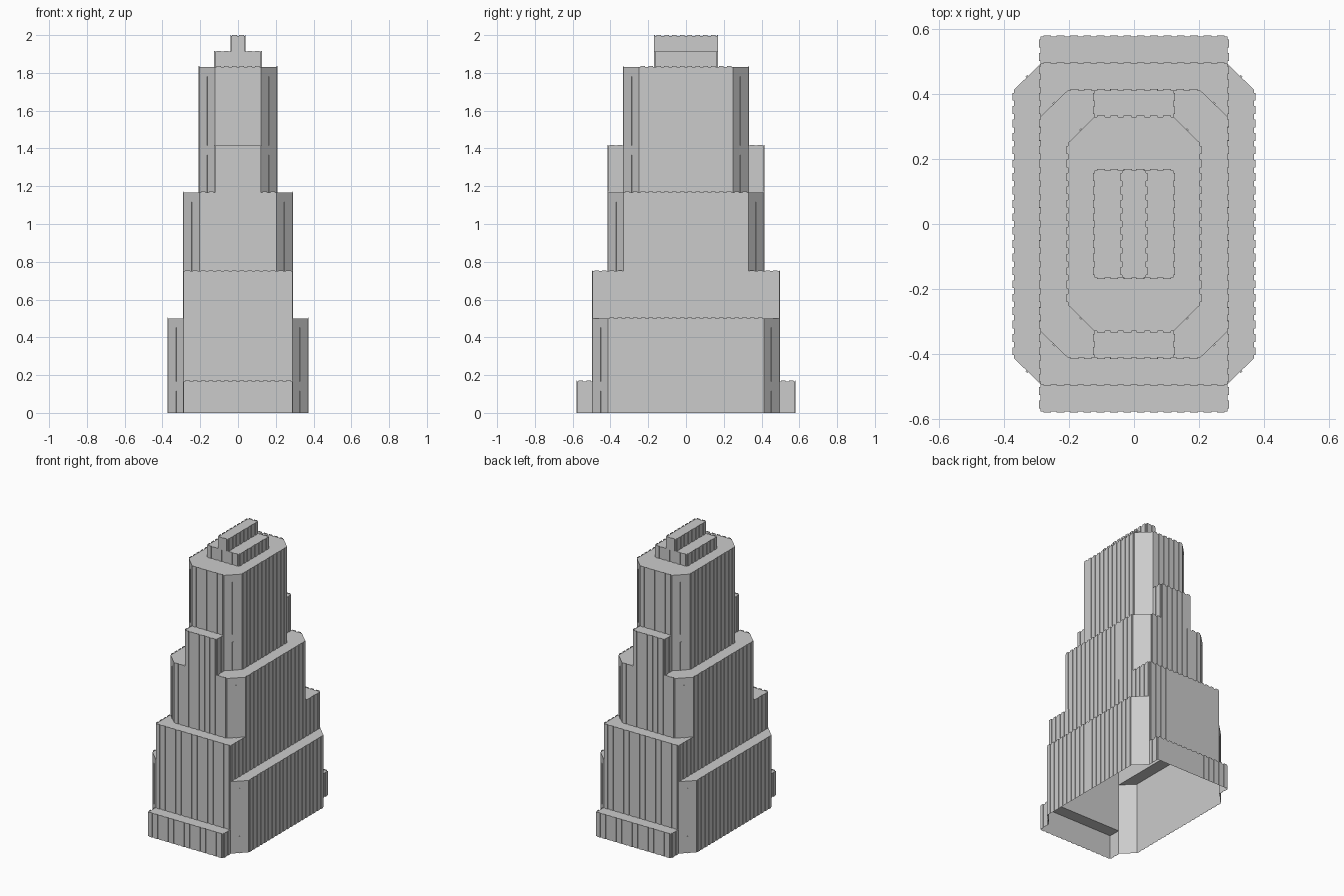
import bpy
import bmesh
from mathutils import Vector

if "Cube" in bpy.data.objects:
    bpy.data.objects.remove(bpy.data.objects["Cube"])

# Tiers: bottom z, top z, three outline points of the +x +y quarter
TIERS = [
    (0.000, 0.167, [(.370, .413), (.288, .494), (.288, .577)]),   # base with entrance ledges
    (0.167, 0.501, [(.370, .413), (.288, .494), (.288, .494)]),   # lower chamfered block
    (0.501, 0.751, [(.288, .413), (.288, .494), (.288, .494)]),   # square block
    (0.751, 1.167, [(.288, .331), (.204, .412), (.204, .412)]),   # middle chamfered block
    (1.167, 1.415, [(.204, .249), (.122, .330), (.122, .412)]),   # upper block with end bays
    (1.415, 1.832, [(.204, .249), (.122, .330), (.122, .330)]),   # upper chamfered block
    (1.832, 1.913, [(.122, .165), (.122, .165), (.122, .165)]),   # roof house
    (1.913, 1.996, [(.037, .165), (.037, .165), (.037, .165)]),   # roof crest
]


def outline(q):
    """Mirror a quarter outline into a full anticlockwise ring."""
    return (q + [(-x, y) for x, y in reversed(q)]
            + [(-x, -y) for x, y in q] + [(x, -y) for x, y in reversed(q)])


class Shell:
    """Collects faces, sharing corners and skipping zero-area faces."""

    def __init__(self):
        self.bm = bmesh.new()
        self.verts = {}

    def face(self, points):
        vs = []
        for p in points:
            key = tuple(round(c, 4) for c in p)
            if key not in self.verts:
                self.verts[key] = self.bm.verts.new(key)
            if self.verts[key] not in vs:
                vs.append(self.verts[key])
        if len(vs) < 3:
            return
        area = Vector()
        for i in range(1, len(vs) - 1):
            area += (vs[i].co - vs[0].co).cross(vs[i + 1].co - vs[0].co)
        if area.length > 1e-6 and not self.bm.faces.get(vs):
            self.bm.faces.new(vs)

    def bridge(self, lower, zl, upper, zu):
        n = len(lower)
        for i in range(n):
            j = (i + 1) % n
            self.face([(*lower[i], zl), (*lower[j], zl),
                       (*upper[j], zu), (*upper[i], zu)])

    def finish(self, name):
        mesh = bpy.data.meshes.new(name)
        self.bm.to_mesh(mesh)
        self.bm.free()
        obj = bpy.data.objects.new(name, mesh)
        bpy.context.collection.objects.link(obj)
        return obj


# Hollow stepped tower, open underneath
tower = Shell()
rings = [(z0, z1, outline(q)) for z0, z1, q in TIERS]
for k, (z0, z1, ring) in enumerate(rings):
    tower.bridge(ring, z0, ring, z1)
    if k + 1 < len(rings):
        tower.bridge(ring, z1, rings[k + 1][2], z1)
tower.face([(*p, rings[-1][1]) for p in rings[-1][2]])
tower.finish("tower_shell")

# Shallow vertical wall ribs that rise just above the roof edges
ribs = Shell()
DEPTH, RISE, PITCH = 0.004, 0.004, 1 / 24


def rib(centre, along, out, half, z0, z1):
    a, b = centre - along * half, centre + along * half
    c, d = b + out * DEPTH, a + out * DEPTH
    for p, q in ((a, d), (d, c), (c, b), (b, a)):
        # the hidden back is kept only above the roof line
        low = z1 - RISE if (p, q) == (b, a) else z0
        ribs.face([(*p, low), (*q, low), (*q, z1), (*p, z1)])
    ribs.face([(*p, z1) for p in (a, d, c, b)])


for z0, z1, ring in rings:
    for i, start in enumerate(ring):
        a, b = Vector(start), Vector(ring[(i + 1) % len(ring)])
        edge = b - a
        if edge.length < 0.02:
            continue
        along = edge.normalized()
        out = Vector((along.y, -along.x))
        if abs(along.x) > 0.1 and abs(along.y) > 0.1:
            # chamfered corners carry a single narrow strip
            rib((a + b) / 2, along, out, 0.004, z0, z1 - 0.05)
            continue
        count = max(1, round(edge.length / PITCH))
        for k in range(count):
            rib(a + edge * ((k + 0.5) / count), along, out, 0.012, z0, z1 + RISE)
ribs.finish("wall_ribs")
